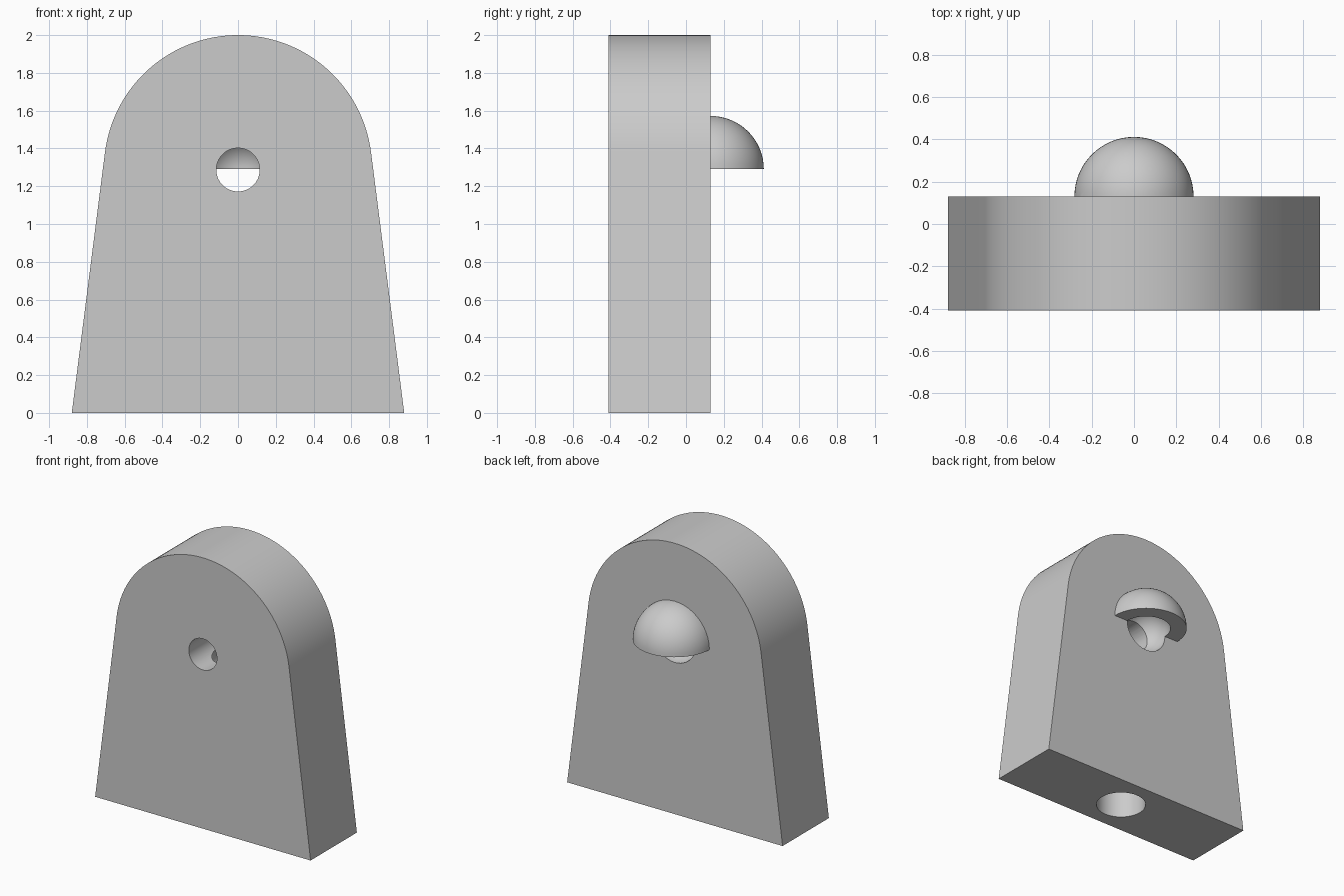
import bpy, bmesh, math
from mathutils import Matrix, Vector

cube = bpy.data.objects.get("Cube")
if cube:
    bpy.data.objects.remove(cube, do_unlink=True)

FRONT, BACK = -0.41, 0.13      # body faces
MID = (FRONT + BACK) / 2
AXIS_Z = 1.29                  # height of the arch centre and the hole
ARCH_R, BASE_W = 0.71, 0.88
HOOD_R, CAVITY_R, HOLE_R, BORE_R = 0.282, 0.17, 0.115, 0.17

grey = bpy.data.materials.new("light_grey")
grey.use_nodes = True
grey.diffuse_color = (0.6, 0.6, 0.6, 1)
grey.node_tree.nodes["Principled BSDF"].inputs["Base Color"].default_value = (0.6, 0.6, 0.6, 1)


def make_object(name, bm):
    bmesh.ops.recalc_face_normals(bm, faces=bm.faces[:])
    mesh = bpy.data.meshes.new(name)
    bm.to_mesh(mesh)
    bm.free()
    mesh.materials.append(grey)
    obj = bpy.data.objects.new(name, mesh)
    bpy.context.collection.objects.link(obj)
    return obj


def ball(radius):
    bm = bmesh.new()
    bmesh.ops.create_uvsphere(bm, u_segments=64, v_segments=32, radius=radius)
    return bm


# Body: tapered plate whose sides run tangent into a round top
tangent = math.acos(ARCH_R / math.hypot(BASE_W, AXIS_Z)) - math.atan2(AXIS_Z, BASE_W)
steps = 64
outline = [(-BASE_W, 0), (BASE_W, 0)]
for i in range(steps + 1):
    a = tangent + (math.pi - 2 * tangent) * i / steps
    outline.append((ARCH_R * math.cos(a), AXIS_Z + ARCH_R * math.sin(a)))
bm = bmesh.new()
face = bm.faces.new([bm.verts.new((x, FRONT, z)) for x, z in outline])
extruded = bmesh.ops.extrude_face_region(bm, geom=[face])["geom"]
bmesh.ops.translate(bm, vec=(0, BACK - FRONT, 0),
                    verts=[g for g in extruded if isinstance(g, bmesh.types.BMVert)])
body = make_object("body", bm)

# Hood: quarter ball over the rear opening, slightly sunk into the body
bm = ball(HOOD_R)
for point, normal in (((0, 0, 0), (0, 0, 1)), ((0, -0.03, 0), (0, 1, 0))):
    cut = bmesh.ops.bisect_plane(bm, geom=bm.verts[:] + bm.edges[:] + bm.faces[:], dist=1e-5,
                                 plane_co=point, plane_no=normal, clear_inner=True)
    rim = [e for e in bm.edges if e.is_boundary]
    bmesh.ops.holes_fill(bm, edges=rim, sides=0)
bmesh.ops.translate(bm, vec=(0, BACK, AXIS_Z), verts=bm.verts[:])
hood = make_object("hood", bm)

# Round cavity shared by the hood and the wall
bm = ball(CAVITY_R)
bmesh.ops.rotate(bm, matrix=Matrix.Rotation(0.02, 3, 'Z'), verts=bm.verts[:])
bmesh.ops.translate(bm, vec=(0, BACK, AXIS_Z), verts=bm.verts[:])
cavity = make_object("cavity_cutter", bm)

# Horizontal through hole, ending inside the cavity
bm = bmesh.new()
bmesh.ops.create_cone(bm, cap_ends=True, segments=64, radius1=HOLE_R, radius2=HOLE_R, depth=0.7,
                      matrix=Matrix.Translation((0, BACK + 0.05 - 0.35, AXIS_Z - 0.003))
                      @ Matrix.Rotation(math.pi / 2, 4, 'X'))
hole = make_object("hole_cutter", bm)

# Vertical bore from below with a domed end
dome_z = 1.05
profile = [Vector((0, 0, -0.1)), Vector((BORE_R, 0, -0.1))]
for i in range(17):
    a = math.pi / 2 * i / 16
    profile.append(Vector((BORE_R * math.cos(a), 0, dome_z + BORE_R * math.sin(a))))
bm = bmesh.new()
verts = [bm.verts.new(p) for p in profile]
edges = [bm.edges.new(pair) for pair in zip(verts, verts[1:])]
bmesh.ops.spin(bm, geom=verts + edges, cent=(0, 0, 0), axis=(0, 0, 1),
               angle=math.tau, steps=64)
bmesh.ops.remove_doubles(bm, verts=bm.verts[:], dist=1e-4)
bmesh.ops.translate(bm, vec=(0, MID, 0), verts=bm.verts[:])
bore = make_object("bore_cutter", bm)

# Join the hood and carve the openings
bpy.ops.object.select_all(action='DESELECT')
bpy.context.view_layer.objects.active = body
body.select_set(True)
for other, operation in ((hood, 'UNION'), (cavity, 'DIFFERENCE'),
                         (hole, 'DIFFERENCE'), (bore, 'DIFFERENCE')):
    mod = body.modifiers.new(other.name, 'BOOLEAN')
    mod.operation = operation
    mod.solver = 'EXACT'
    mod.object = other
    bpy.ops.object.modifier_apply(modifier=mod.name)
    bpy.data.objects.remove(other, do_unlink=True)

body.data.materials.clear()
body.data.materials.append(grey)
bpy.ops.object.shade_smooth_by_angle(angle=math.radians(30))
